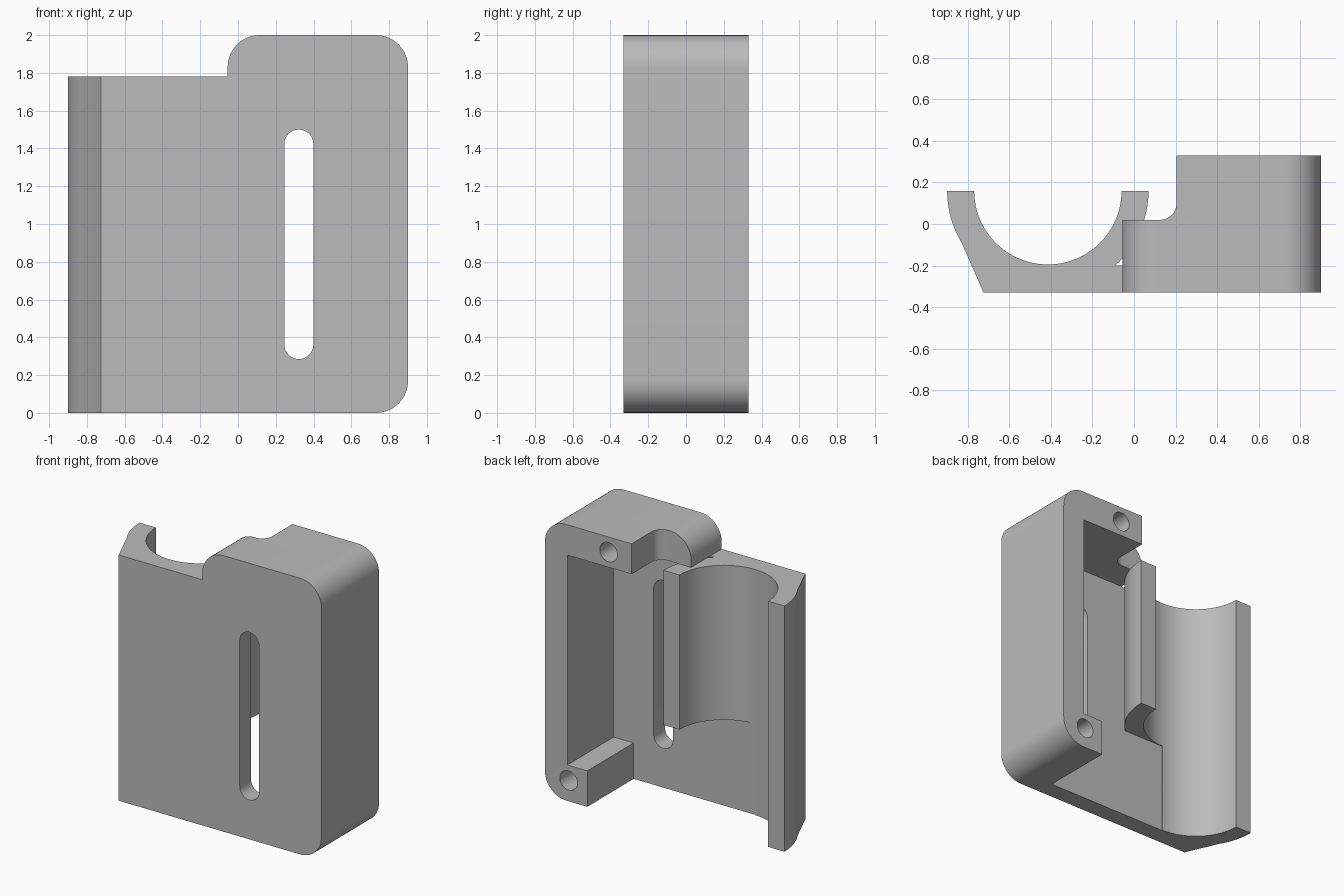
import bpy, bmesh
from math import cos, sin, radians, asin, degrees
from mathutils import Vector

if "Cube" in bpy.data.objects:
    bpy.data.objects.remove(bpy.data.objects["Cube"], do_unlink=True)

grey = bpy.data.materials.new("plain grey")
grey.use_nodes = True
COLOUR = (0.5, 0.5, 0.5, 1)
grey.diffuse_color = COLOUR
grey.node_tree.nodes["Principled BSDF"].inputs["Base Color"].default_value = COLOUR

# Main levels
FRONT, FLOOR, BACK = -0.33, -0.2, 0.33
LEDGE, TOP = 1.78, 2.0
LEFT, EDGE = 0.9, -0.055


def arc(cx, cy, r, start, end, steps=16):
    angles = [radians(start + (end - start) * i / steps) for i in range(steps + 1)]
    return [(cx + r * cos(a), cy + r * sin(a)) for a in angles]


def prism(name, outline, low, high, axis):
    """Extrude an outline along z (outline in x, y) or along y (outline in x, z)."""
    place = (lambda u, v: (u, v, low)) if axis == "z" else (lambda u, v: (u, low, v))
    along = (0, 0, high - low) if axis == "z" else (0, high - low, 0)
    bm = bmesh.new()
    face = bm.faces.new([bm.verts.new(place(u, v)) for u, v in outline])
    new = bmesh.ops.extrude_face_region(bm, geom=[face])["geom"]
    bmesh.ops.translate(bm, vec=Vector(along),
                        verts=[g for g in new if isinstance(g, bmesh.types.BMVert)])
    bmesh.ops.recalc_face_normals(bm, faces=bm.faces)
    mesh = bpy.data.meshes.new(name)
    bm.to_mesh(mesh)
    bm.free()
    mesh.materials.append(grey)
    obj = bpy.data.objects.new(name, mesh)
    bpy.context.collection.objects.link(obj)
    return obj


def combine(obj, other, operation):
    """Apply a boolean and drop the helper."""
    mod = obj.modifiers.new(operation.lower(), "BOOLEAN")
    mod.operation, mod.object, mod.solver = operation, other, "EXACT"
    bpy.context.view_layer.objects.active = obj
    bpy.ops.object.modifier_apply(modifier=mod.name)
    bpy.data.objects.remove(other, do_unlink=True)


def cut(obj, outline, low, high, axis):
    combine(obj, prism("cutter", outline, low, high, axis), "DIFFERENCE")


# Rounded housing block
R = 0.17
housing = prism("clamp_housing",
                [(EDGE, 0)]
                + arc(LEFT - R, R, R, -90, 0)
                + arc(LEFT - R, TOP - R, R, 0, 90)
                + arc(EDGE + R, TOP - R, R, 90, 180),
                FRONT, BACK, "y")

# Open cavity, leaving the side wall, the top wall and a foot block
cut(housing, [(-0.5, -0.5), (0.56, -0.5), (0.56, 0.26), (0.72, 0.26),
              (0.72, LEDGE), (-0.5, LEDGE)], FLOOR, 0.6, "y")

# Filleted step in the top wall
cut(housing, [(-0.5, 0.02)] + arc(0.125, 0.1, 0.08, -90, 0)
    + [(0.205, 0.6), (-0.5, 0.6)], 1.5, 2.3, "z")

# Half-round cradle with a slanted outer side
CX, CY, INNER, OUTER = -0.415, 0.16, 0.355, 0.485
foot = -degrees(asin((CY - FLOOR) / OUTER))
cradle = prism("cradle",
               arc(CX, CY, INNER, 180, 360, 48)
               + arc(CX, CY, OUTER, 0, foot)
               + [(0.02, FLOOR), (0.02, FRONT), (-0.725, FRONT)]
               + arc(CX, CY, OUTER, 211, 180),
               0, LEDGE, "z")

# The inner cradle wall stops short of the bottom
cut(cradle, [(CX, -0.5), (0.5, -0.5), (0.5, 0.66), (CX, 0.66)], FLOOR, 0.6, "y")
combine(housing, cradle, "UNION")

# Long slot through the front plate
SX, SR = 0.322, 0.077
cut(housing, arc(SX, 1.5 - SR, SR, 0, 180) + arc(SX, 0.285 + SR, SR, 180, 360),
    -0.6, 0, "y")

# Blind screw holes in the back rim
for x, z in ((0.39, 1.89), (0.71, 0.15)):
    cut(housing, arc(x, z, 0.07, 0, 345, 23), -0.1, 0.6, "y")

# Smooth curves, sharp edges
bpy.ops.object.select_all(action="DESELECT")
housing.select_set(True)
bpy.context.view_layer.objects.active = housing
bpy.ops.object.shade_smooth_by_angle(angle=radians(25))
